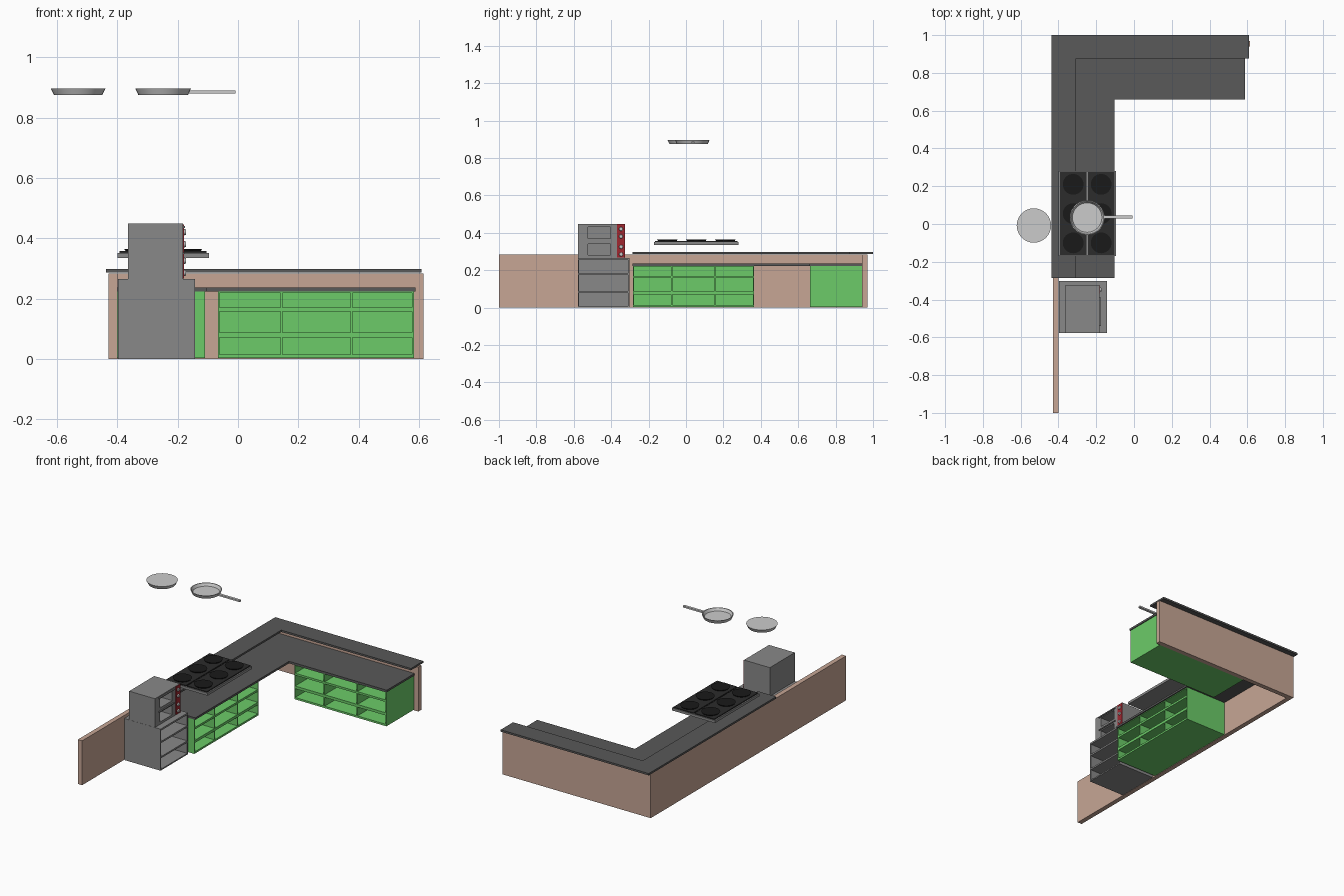
import bpy, bmesh, math
from mathutils import Matrix

if "Cube" in bpy.data.objects:
    bpy.data.objects.remove(bpy.data.objects["Cube"])


def material(name, r, g, b):
    m = bpy.data.materials.new(name)
    m.diffuse_color = (r, g, b, 1)
    m.use_nodes = True
    m.node_tree.nodes["Principled BSDF"].inputs["Base Color"].default_value = m.diffuse_color
    return m


GREEN = material("green_paint", 0.15, 0.60, 0.14)
WALL = material("wall_plaster", 0.57, 0.38, 0.30)
STONE = material("dark_stone", 0.10, 0.10, 0.10)
STEEL = material("steel", 0.25, 0.25, 0.25)
BLACK = material("black", 0.01, 0.01, 0.01)
GLASS = material("hob_glass", 0.025, 0.025, 0.025)
RED = material("red_panel", 0.35, 0.02, 0.03)
WHITE = material("white_knob", 0.8, 0.8, 0.8)


def finish(name, bm, mat=None):
    bmesh.ops.recalc_face_normals(bm, faces=bm.faces)
    me = bpy.data.meshes.new(name)
    bm.to_mesh(me)
    bm.free()
    ob = bpy.data.objects.new(name, me)
    bpy.context.collection.objects.link(ob)
    if mat:
        me.materials.append(mat)
    return ob


def prism(name, pts, z0, z1, mat=None):
    """Extrude a plan outline from z0 to z1."""
    bm = bmesh.new()
    f = bm.faces.new([bm.verts.new((x, y, z0)) for x, y in pts])
    ext = bmesh.ops.extrude_face_region(bm, geom=[f], use_keep_orig=True)["geom"]
    vs = [v for v in ext if isinstance(v, bmesh.types.BMVert)]
    bmesh.ops.translate(bm, verts=vs, vec=(0, 0, z1 - z0))
    return finish(name, bm, mat)


def box(name, x0, x1, y0, y1, z0, z1, mat=None):
    return prism(name, [(x0, y0), (x1, y0), (x1, y1), (x0, y1)], z0, z1, mat)


def shelf_unit(name, us, zs, depth, recess, place, mat):
    """Box whose front (-y) is a frame; odd grid cells are sunk to make open shelves."""
    bm = bmesh.new()
    grid = [[bm.verts.new((u, 0, z)) for z in zs] for u in us]
    holes = []
    for i in range(len(us) - 1):
        for j in range(len(zs) - 1):
            f = bm.faces.new((grid[i][j], grid[i + 1][j], grid[i + 1][j + 1], grid[i][j + 1]))
            if i % 2 and j % 2:
                holes.append(f)
    # outer shell: sides from the border, closed with a back face
    border = [e for e in bm.edges if e.is_boundary]
    ext = bmesh.ops.extrude_edge_only(bm, edges=border)["geom"]
    vs = [v for v in ext if isinstance(v, bmesh.types.BMVert)]
    bmesh.ops.translate(bm, verts=vs, vec=(0, depth, 0))
    bmesh.ops.holes_fill(bm, edges=[e for e in bm.edges if e.is_boundary], sides=0)
    # sunk compartments
    for f in bmesh.ops.extrude_discrete_faces(bm, faces=holes)["faces"]:
        bmesh.ops.translate(bm, verts=f.verts, vec=(0, recess, 0))
    bm.transform(place)
    return finish(name, bm, mat)


def lathe(name, profile, x, y, mat=None, segs=32):
    bm = bmesh.new()
    vs = [bm.verts.new((r, 0, z)) for r, z in profile]
    es = [bm.edges.new(p) for p in zip(vs, vs[1:])]
    bmesh.ops.spin(bm, geom=vs + es, axis=(0, 0, 1), cent=(0, 0, 0),
                   angle=2 * math.pi, steps=segs)
    bmesh.ops.remove_doubles(bm, verts=bm.verts, dist=1e-5)
    bm.transform(Matrix.Translation((x, y, 0)))
    ob = finish(name, bm, mat)
    bpy.ops.object.select_all(action="DESELECT")
    ob.select_set(True)
    bpy.context.view_layer.objects.active = ob
    bpy.ops.object.shade_smooth_by_angle(angle=math.radians(30))
    return ob


def face_right(x):
    """Turn a unit so it opens toward +x with its front at the given x."""
    return Matrix.Translation((x, 0, 0)) @ Matrix.Rotation(math.pi / 2, 4, "Z")


def ell(x0, x1, x2, y0, y1, y2):
    """L-shaped plan: leg x0..x1 down to y0, arm y1..y2 out to x2."""
    return [(x0, y0), (x1, y0), (x1, y1), (x2, y1), (x2, y2), (x0, y2)]


# Half-height walls and the two counter levels
prism("walls", ell(-0.43, -0.40, 0.615, -1.0, 0.94, 0.97), 0, 0.283, WALL)
prism("bar_top", ell(-0.437, -0.307, 0.608, -0.285, 0.875, 1.0), 0.286, 0.298, STONE)
prism("worktop", ell(-0.40, -0.102, 0.588, -0.285, 0.66, 0.94), 0.223, 0.236, STONE)

# Green open cabinets
rows = [0.003, 0.015, 0.071, 0.088, 0.157, 0.170, 0.219, 0.223]
shelf_unit("back_cabinet", [-0.067, -0.061, 0.141, 0.147, 0.373, 0.379, 0.577, 0.583],
           rows, 0.277, 0.265, Matrix.Translation((0, 0.663, 0)), GREEN)
shelf_unit("side_cabinet", [-0.283, -0.277, -0.079, -0.073, 0.153, 0.159, 0.357, 0.363],
           rows, 0.29, 0.278, face_right(-0.11), GREEN)

# Steel cabinet with the double oven on top
shelf_unit("steel_cabinet", [-0.578, -0.571, -0.309, -0.302],
           [0, 0.008, 0.0775, 0.088, 0.174, 0.185, 0.254, 0.265],
           0.256, 0.24, face_right(-0.142), STEEL)
shelf_unit("double_oven", [-0.577, -0.525, -0.403, -0.325],
           [0.265, 0.28, 0.34, 0.37, 0.43, 0.448],
           0.182, 0.15, face_right(-0.182), STEEL)
box("oven_control_panel", -0.183, -0.179, -0.368, -0.326, 0.267, 0.446, RED)
for i, z in enumerate((0.285, 0.325, 0.38, 0.42)):
    knob = lathe(f"oven_knob_{i}", [(0, 0), (0.011, 0), (0.009, 0.006), (0, 0.006)],
                 0, 0, WHITE, 16)
    knob.rotation_euler = (0, math.pi / 2, 0)
    knob.location = (-0.179, -0.347, z)
for i, z in enumerate((0.35, 0.437)):
    box(f"oven_handle_{i}", -0.182, -0.175, -0.54, -0.388, z - 0.003, z + 0.003, STEEL)

# Six-burner hob
box("hob_base", -0.40, -0.096, -0.17, 0.28, 0.335, 0.351, STEEL)
for i, x in enumerate((-0.322, -0.174)):
    box(f"hob_panel_{i}", x - 0.070, x + 0.070, -0.165, 0.275, 0.351, 0.357, GLASS)
    for j, y in enumerate((-0.10, 0.055, 0.21)):
        lathe(f"burner_{i}_{j}", [(0, 0.356), (0.05, 0.356), (0.055, 0.364), (0, 0.364)],
              x, y, BLACK)

# Hanging cookware: a closed pan and an open frying pan with handle
lathe("closed_pan", [(0, 0.874), (0.08, 0.874), (0.091, 0.896), (0, 0.896)], -0.53, -0.008)
lathe("frying_pan", [(0, 0.874), (0.082, 0.874), (0.092, 0.896), (0.087, 0.896),
                     (0.078, 0.879), (0, 0.879)], -0.248, 0.034)
box("frying_pan_handle", -0.164, -0.009, 0.029, 0.045, 0.879, 0.889)
